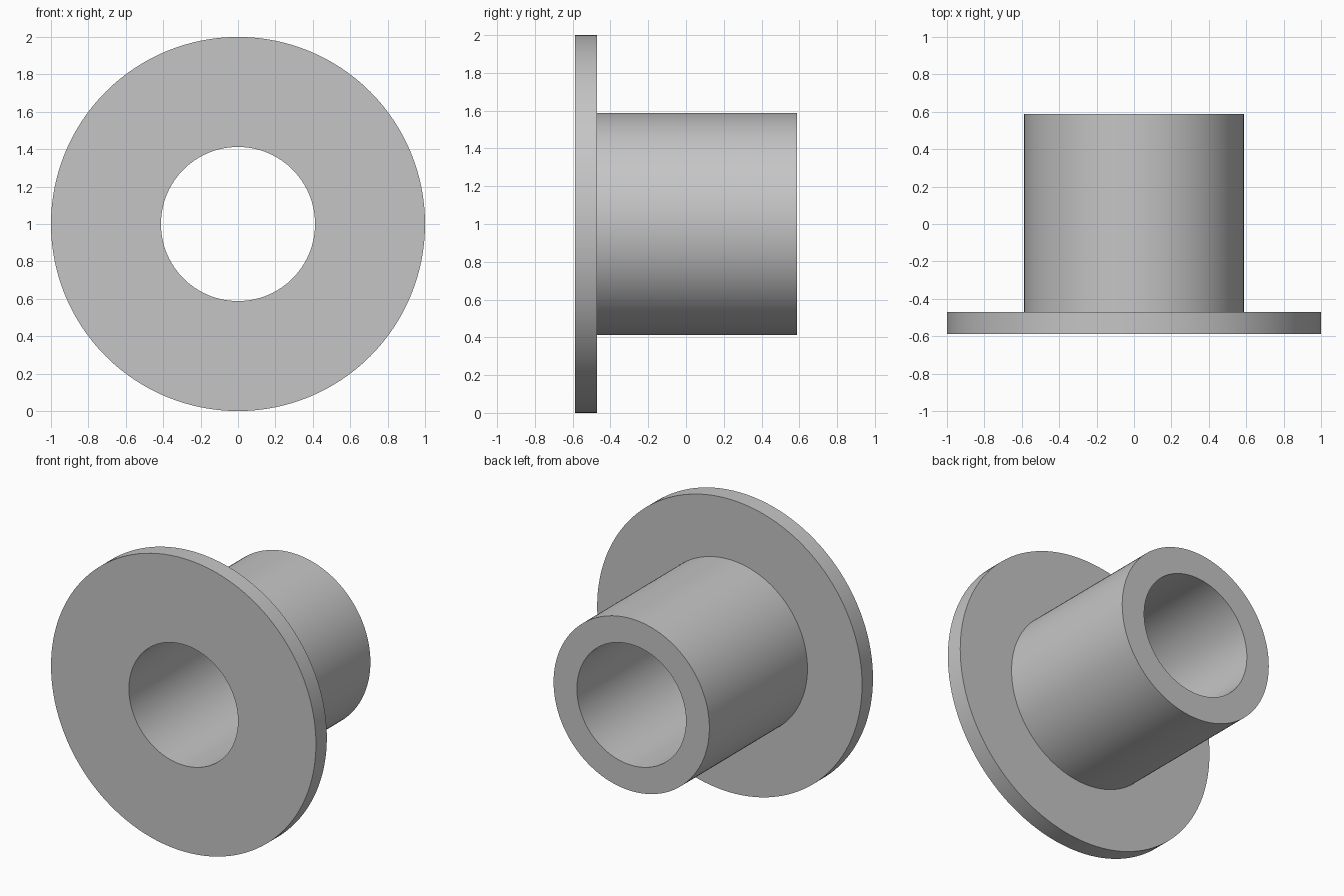
import bpy
import bmesh
from math import tau
from mathutils import Vector

cube = bpy.data.objects.get("Cube")
if cube:
    bpy.data.objects.remove(cube, do_unlink=True)

# Main dimensions
FLANGE_R, TUBE_R, BORE_R = 1.0, 0.588, 0.412
HALF_LENGTH, FLANGE_T = 0.588, 0.118
SEGMENTS = 128
AXIS_POINT = Vector((0, 0, FLANGE_R))

# Plain grey material
grey = bpy.data.materials.new("light_grey")
grey.use_nodes = True
colour = (0.56, 0.56, 0.56, 1)
grey.diffuse_color = colour
grey.node_tree.nodes["Principled BSDF"].inputs["Base Color"].default_value = colour

# Wall cross-section as (radius, y), from the front of the bore round the flange
front, back = -HALF_LENGTH, HALF_LENGTH
shoulder = front + FLANGE_T
profile = [(BORE_R, front), (FLANGE_R, front), (FLANGE_R, shoulder),
           (TUBE_R, shoulder), (TUBE_R, back), (BORE_R, back)]

# Revolve the closed section about the horizontal axis
bm = bmesh.new()
verts = [bm.verts.new(AXIS_POINT + Vector((0, y, r))) for r, y in profile]
edges = [bm.edges.new((v, verts[(i + 1) % len(verts)])) for i, v in enumerate(verts)]
bmesh.ops.spin(bm, geom=verts + edges, cent=AXIS_POINT, axis=(0, 1, 0),
               angle=tau, steps=SEGMENTS, use_duplicate=False)
bmesh.ops.remove_doubles(bm, verts=bm.verts, dist=0.0001)
bmesh.ops.recalc_face_normals(bm, faces=bm.faces)

mesh = bpy.data.meshes.new("flanged_bushing")
bm.to_mesh(mesh)
bm.free()
mesh.materials.append(grey)
bushing = bpy.data.objects.new("flanged_bushing", mesh)
bpy.context.collection.objects.link(bushing)

# Smooth round walls with crisp rims
bpy.ops.object.select_all(action="DESELECT")
bushing.select_set(True)
bpy.context.view_layer.objects.active = bushing
bpy.ops.object.shade_smooth_by_angle()
